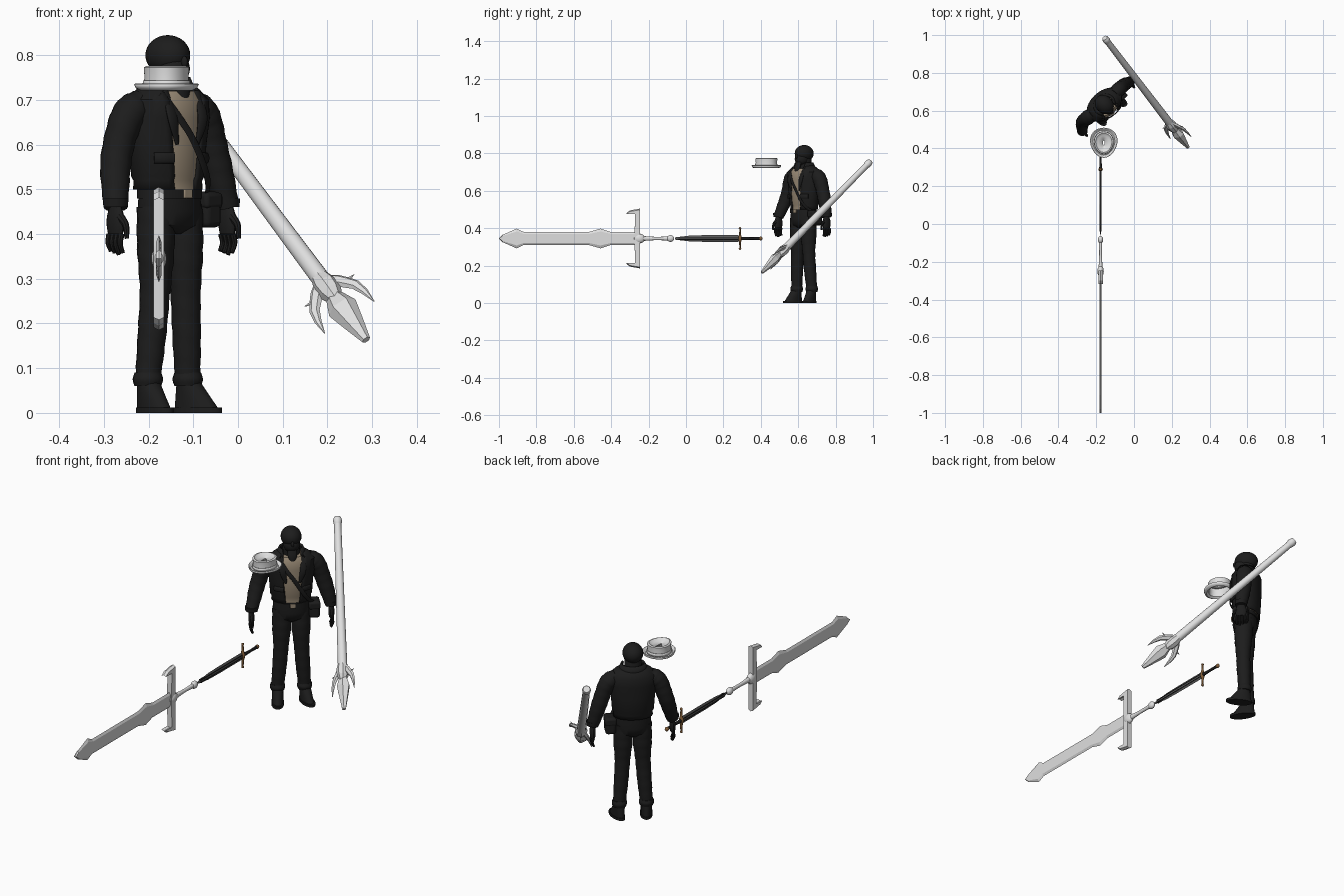
import bpy, bmesh
from math import sin, cos, asin, radians, pi
from mathutils import Vector, Matrix

cube = bpy.data.objects.get("Cube")
if cube:
    bpy.data.objects.remove(cube, do_unlink=True)


def material(name, red, green, blue):
    colour = (red, green, blue, 1)
    mat = bpy.data.materials.new(name)
    mat.use_nodes = True
    mat.diffuse_color = colour
    mat.node_tree.nodes["Principled BSDF"].inputs["Base Color"].default_value = colour
    return mat


BLACK = material("black cloth", .012, .012, .012)
BEIGE = material("beige shirt", .34, .27, .19)
LIGHT = material("light grey", .74, .74, .74)
GREY = material("dark grey", .1, .1, .1)
BRONZE = material("bronze", .22, .11, .04)

# Places: the figure is turned to its left, the swords lie along y
FIGURE = Matrix.Translation((-.157, .632, 0)) @ Matrix.Rotation(radians(42), 4, "Z")
SWORD = Matrix.Translation((-.177, 0, .345))
HAT = Matrix.Translation((-.16, .43, 0))
ACROSS, DEPTH, UP = Vector((1, 0, 0)), Vector((0, 1, 0)), Vector((0, 0, 1))


def finish(name, bm, mat, place, smooth=True, thickness=0, bevel=0):
    """Turn a bmesh into a placed, coloured and shaded object."""
    bmesh.ops.recalc_face_normals(bm, faces=bm.faces[:])
    mesh = bpy.data.meshes.new(name)
    bm.to_mesh(mesh)
    bm.free()
    mesh.materials.append(mat)
    part = bpy.data.objects.new(name, mesh)
    bpy.context.collection.objects.link(part)
    part.matrix_world = place
    if smooth:
        bpy.ops.object.select_all(action="DESELECT")
        part.select_set(True)
        bpy.context.view_layer.objects.active = part
        bpy.ops.object.shade_smooth_by_angle(angle=radians(40))
    if thickness:
        solid = part.modifiers.new("thickness", "SOLIDIFY")
        solid.thickness, solid.offset = thickness, 0
    if bevel:
        edge = part.modifiers.new("rounding", "BEVEL")
        edge.width, edge.segments = bevel, 3


def skin(name, rings, mat, place, closed=True, capped=True, smooth=True, thickness=0):
    """Join a stack of point rings into a surface."""
    bm = bmesh.new()
    rows = [[bm.verts.new(point) for point in ring] for ring in rings]
    count = len(rows[0])
    for low, high in zip(rows, rows[1:]):
        for i in range(count if closed else count - 1):
            j = (i + 1) % count
            bm.faces.new((low[i], low[j], high[j], high[i]))
    if capped:
        bm.faces.new(rows[0])
        bm.faces.new(rows[-1])
    finish(name, bm, mat, place, smooth, thickness)


def solid(name, centre, size, mat, place, boxy=False):
    """Ellipsoid or rounded box from its centre and half sizes."""
    bm = bmesh.new()
    fit = Matrix.Translation(centre) @ Matrix.Diagonal((*size, 1))
    if boxy:
        bmesh.ops.create_cube(bm, size=2, matrix=fit)
    else:
        bmesh.ops.create_uvsphere(bm, u_segments=24, v_segments=16, radius=1, matrix=fit)
    finish(name, bm, mat, place, bevel=min(size) / 2 if boxy else 0)


def oval(z, width, depth, front=0, opening=0, count=36):
    """Horizontal oval, optionally open at the front by a half width."""
    gap = asin(min(opening / width, .8))
    span = 2 * (pi - gap) / (count - 1 if opening else count)
    angles = [gap - pi / 2 + span * i for i in range(count)]
    return [(width * cos(a), depth * sin(a) - front, z) for a in angles]


def along(values, t):
    """Spline through evenly spaced numbers or vectors."""
    x = t * (len(values) - 1)
    i = min(int(x), len(values) - 2)
    f = x - i
    b, c = values[i], values[i + 1]
    a = values[i - 1] if i else 2 * b - c
    d = values[i + 2] if i + 2 < len(values) else 2 * c - b
    start, end = (c - a) / 2 - (c - b), (d - b) / 2 - (c - b)
    return b + (c - b) * f + (start * (1 - f) - end * f) * f * (1 - f)


def tube(name, points, radii, mat, place, flat=DEPTH, squash=1, sides=16, folds=0, hard=False):
    """Tube along a path; squash thins it in the flat direction."""
    points = [Vector(p) for p in points]
    cuts = len(radii) - 1 if hard else 24
    path = [along(points, i / cuts) for i in range(cuts + 1)]
    rings = []
    for i, centre in enumerate(path):
        tangent = path[min(i + 1, cuts)] - path[max(i - 1, 0)]
        side = tangent.cross(flat).normalized()
        thin = side.cross(tangent).normalized() * squash
        ring = []
        for k in range(sides):
            a = 2 * pi * k / sides
            radius = along(radii, i / cuts) * (1 + folds * sin(2 * i + 2 * sin(a)))
            ring.append(centre + (side * cos(a) + thin * sin(a)) * radius)
        rings.append(ring)
    skin(name, rings, mat, place, smooth=not hard)


def plate(name, outline, half, bevel, mat):
    """Bevelled plate from a (y, z) half outline mirrored about its middle."""
    full = outline + [(y, -z) for y, z in reversed(outline) if z]
    layers = ((half, bevel), (0, 1), (-half, bevel))
    skin(name, [[(x, y, z * scale) for y, z in full] for x, scale in layers], mat, SWORD, smooth=False)


def rod(name, start, end, radii, mat, squash=1, sides=16, hard=False):
    """Straight part lying along the swords."""
    tube(name, [DEPTH * start, DEPTH * end], radii, mat, SWORD, ACROSS, squash, sides, hard=hard)


# Head with jaw, beard and nose
solid("head", (0, 0, .8), (.046, .055, .045), BLACK, FIGURE)
solid("jaw", (0, -.018, .77), (.037, .038, .036), BLACK, FIGURE)
solid("nose", (0, -.055, .785), (.007, .009, .013), BLACK, FIGURE)
tube("neck", [(0, .01, .67), (0, 0, .78)], [.045, .036], BLACK, FIGURE)
tube("beard", [(0, -.04, .755), (0, -.06, .69)], [.02, .02, .003], BLACK, FIGURE, squash=.5)

# Shirt under an open jacket; the opening widens upward
profile = [(.5, .085), (.52, .084), (.53, .09), (.6, .095), (.66, .106), (.7, .103), (.72, .08), (.74, .05)]


def torso(level, width, scale=1, opening=0):
    depth = min(.068, width * .7) * scale
    return oval(level, width * scale, depth, opening=opening)


skin("shirt", [torso(z, w, .93) for z, w in profile[:-1]], BEIGE, FIGURE)
skin("jacket", [torso(z, w, 1, .03 + (z - .5) / 10) for z, w in profile], BLACK, FIGURE,
     closed=False, capped=False, thickness=.006)
collar = [oval(.71 + rise, .07 - rise / 2, .055 - rise / 3, 0, .04) for rise in (0, .02, .04)]
skin("collar", collar, BLACK, FIGURE, closed=False, capped=False, thickness=.008)

# Hips, belt, buckle, shoulder strap and hip bag
hips = [oval(z, width, width * .7, .006) for z, width in ((.4, .04), (.42, .074), (.45, .082), (.5, .078))]
skin("hips", hips, BLACK, FIGURE)
skin("belt", [oval(z, .082, .06, .006) for z in (.48, .5)], BLACK, FIGURE)
solid("buckle", (0, -.066, .49), (.012, .004, .01), BEIGE, FIGURE, boxy=True)
tube("strap", [(-.06, -.045, .715), (-.03, -.067, .665), (.01, -.074, .61), (.06, -.064, .53), (.1, -.02, .48)],
     [.009, .009], BLACK, FIGURE, -DEPTH, .3)
solid("hip_bag", (.1, -.012, .455), (.024, .034, .04), BLACK, FIGURE, boxy=True)
solid("hip_bag_flap", (.1, -.012, .475), (.026, .036, .018), BLACK, FIGURE, boxy=True)

# Mirrored parts; the right arm hangs further forward and the left foot turns out
for s, side, reach, turn in ((-1, "right_", .024, -6), (1, "left_", 0, 18)):
    tube(side + "lapel", [(s * .03, -.065, .6), (s * .045, -.066, .66), (s * .048, -.045, .72)],
         [.005, .014, .008], BLACK, FIGURE, squash=.4)
    tube(side + "pocket_flap", [(s * .04, -.066, .57), (s * .06, -.058, .57), (s * .08, -.043, .57)],
         [.012, .012], BLACK, FIGURE, squash=.4)

    # Trouser leg, cuff and shoe
    ankle = Vector((s * .06, 0, .07))
    tube(side + "leg", [(s * .041, -.006, .46), (s * .046, -.008, .27), ankle],
         [.043, .042, .034, .032, .028], BLACK, FIGURE, folds=.025)
    tube(side + "trouser_cuff", [ankle - UP * .01, ankle + UP * .02], [.03, .034, .03], BLACK, FIGURE)
    foot = FIGURE @ Matrix.Translation((s * .06, 0, 0)) @ Matrix.Rotation(radians(turn), 4, "Z")
    skin(side + "sole", [oval(z, .028, .061, .026) for z in (0, .012)], BLACK, foot)
    upper = [oval(.075 * t, .025, .059 - .034 * t, .026 * (1 - t)) for t in (0, .4, .6, .8, 1)]
    skin(side + "shoe", upper, BLACK, foot)

    # Sleeve and cuff
    wrist = Vector((s * .179, -reach, .46))
    tube(side + "sleeve", [(s * .07, .006, .695), (s * .115, .008, .66), (s * .148, .008, .57), wrist],
         [.032, .039, .036, .034, .027], BLACK, FIGURE, folds=.025)
    tube(side + "sleeve_cuff", [wrist, wrist + UP * .02], [.027, .029], BLACK, FIGURE)

    # Gloved hand: palm, four fingers and a thumb
    knuckles = wrist - UP * .06
    tube(side + "palm", [wrist, knuckles], [.018, .025, .026, .022], BLACK, FIGURE, ACROSS, .5)
    for i, finger in enumerate(("index", "middle", "ring", "little")):
        base = knuckles + DEPTH * (i - 1.5) * .013
        length = .046 - .004 * abs(i - 1)
        bend = base - UP * length / 2 + ACROSS * s * .004
        tip = base - UP * length - ACROSS * s * .004
        tube(side + finger + "_finger", [base, bend, tip], [.0075, .005], BLACK, FIGURE, sides=8)
    thumb = wrist - DEPTH * .014 - UP * .02
    tube(side + "thumb", [thumb, thumb - DEPTH * .02 - UP * .02, thumb - DEPTH * .024 - UP * .05],
         [.01, .005], BLACK, FIGURE, sides=8)


# Brimmed hat, egg shaped from above
def egg(level, width):
    return [(x * (1 + 2 * y), y, z) for x, y, z in oval(level, width, width + .008)]


crown = [(.762, .004), (.764, .03), (.774, .043), (.772, .049), (.752, .047), (.73, .049)]
brim = [(.723, .058), (.727, .066), (.736, .07)]
skin("hat", [egg(*ring) for ring in crown + brim], LIGHT, HAT, capped=False, thickness=.004)
skin("hat_band", [egg(z, .051) for z in (.73, .744)], LIGHT, HAT, capped=False, thickness=.003)

# Large sword: blade with two flared points, hooked guard, grip
edge, flare = .036, .053
plate("great_blade", [(-1, 0), (-.98, .02), (-.905, flare), (-.87, edge), (-.515, edge), (-.457, flare),
                      (-.405, edge), (-.26, edge)], .006, .7, LIGHT)
plate("great_guard", [(-.275, .03), (-.272, .136), (-.318, .136), (-.3, .15), (-.245, .16), (-.245, .03)],
      .012, .96, LIGHT)
solid("great_guard_hub", (0, -.25, 0), (.017, .03, .026), LIGHT, SWORD)
rod("great_grip", -.23, -.09, [.013, .009, .011], LIGHT, .8)
solid("great_pommel", (0, -.083, 0), (.014, .02, .018), LIGHT, SWORD)

# Small sheathed sword with bronze fittings
rod("sheath", -.06, .28, [.006, .016, .018, .018, .018], GREY, .28, 6, hard=True)
for name, height in (("lower", -.006), ("upper", .006)):
    solid(name + "_sheath_rib", (0, .12, height), (.006, .16, .002), BLACK, SWORD, boxy=True)
tube("small_guard", [(0, .289, -.06), (0, .289, .06)], [.005, .005, .007, .012, .007, .005, .005],
     BRONZE, SWORD, squash=.8)
for name, height in (("lower", -.055), ("upper", .055)):
    solid(name + "_guard_knob", (0, .289, height), (.006, .007, .006), BRONZE, SWORD)
rod("small_grip", .295, .395, [.009, .007, .008], BLACK, .8)
solid("small_pommel", (0, .4, 0), (.009, .01, .01), BRONZE, SWORD)

# Spear: local z runs from the butt to the point, local x toward the upper horn
butt, point = Vector((-.155, .985, .757)), Vector((.287, .405, .163))
axis = (point - butt).normalized()
horn_side = Vector((.05, .009, .038))
horn_side = (horn_side - axis * horn_side.dot(axis)).normalized()
SPEAR = Matrix((horn_side, axis.cross(horn_side), axis)).transposed().to_4x4()
SPEAR.translation = butt
tube("spear_shaft", [UP * .03, UP * .74], [.016, .021], LIGHT, SPEAR)
tube("spear_butt", [UP * 0, UP * .036], [.015, .019, .019, .016], LIGHT, SPEAR)
tube("spear_collar", [UP * .72, UP * .8], [.021, .028, .026, .015], LIGHT, SPEAR, sides=8, hard=True)
tube("spear_point", [UP * .77, UP * .94], [.014, .035, .023, .01], LIGHT, SPEAR, squash=.75, sides=6, hard=True)
for s, side in ((-1, "lower"), (1, "upper")):
    horn = [(s * .012, 0, .735), (s * .036, 0, .765), (s * .058, 0, .8), (s * .066, 0, .86)]
    tube(side + "_spear_horn", horn, [.012, .015, .014, .012, .008, .001], LIGHT, SPEAR,
         squash=.6, sides=6, hard=True)
    tube(side + "_spear_spur", [(s * .03, 0, .77), (s * .066, 0, .765)], [.008, .006, .001], LIGHT, SPEAR,
         squash=.6, sides=6, hard=True)
